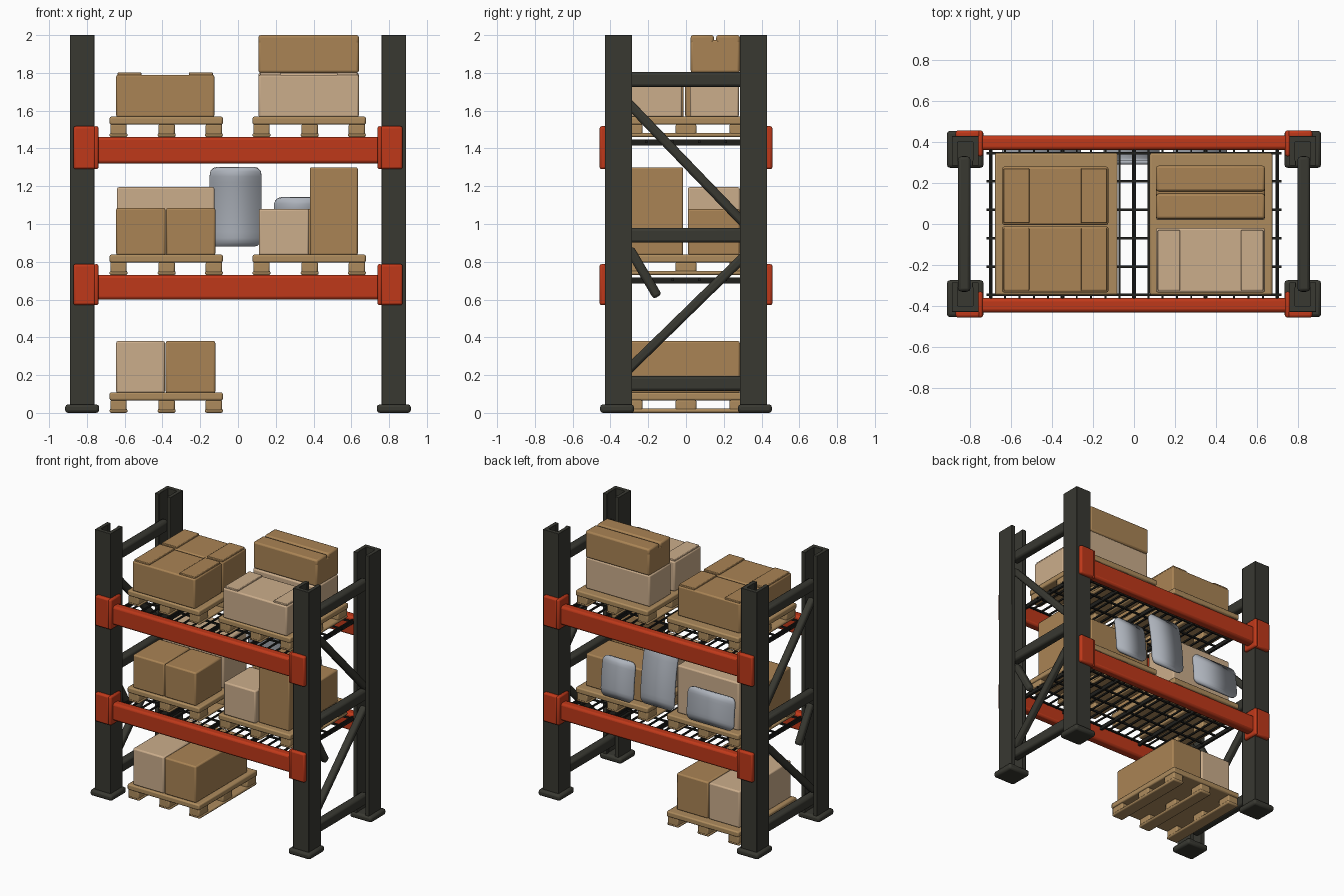
import bpy, bmesh, math
from mathutils import Vector, Matrix

if "Cube" in bpy.data.objects:
    bpy.data.objects.remove(bpy.data.objects["Cube"])


def mat(name, r, g, b):
    m = bpy.data.materials.new(name)
    m.diffuse_color = (r, g, b, 1)
    m.use_nodes = True
    m.node_tree.nodes["Principled BSDF"].inputs["Base Color"].default_value = m.diffuse_color
    return m


RED = mat("beam_red", 0.52, 0.04, 0.01)
DARK = mat("frame_charcoal", 0.040, 0.040, 0.031)
WIRE = mat("wire_black", 0.014, 0.014, 0.012)
CARD = mat("cardboard_brown", 0.40, 0.23, 0.09)
PALE = mat("cardboard_pale", 0.60, 0.42, 0.26)
WOOD = mat("pallet_wood", 0.42, 0.26, 0.11)
GREY = mat("panel_grey", 0.42, 0.45, 0.50)


def add_box(bm, x0, x1, y0, y1, z0, z1):
    c = Matrix.Translation(((x0 + x1) / 2, (y0 + y1) / 2, (z0 + z1) / 2))
    s = Matrix.Diagonal((abs(x1 - x0), abs(y1 - y0), abs(z1 - z0), 1))
    bmesh.ops.create_cube(bm, size=1, matrix=c @ s)


def add_bar(bm, a, b, w, t):
    # rectangular bar from a to b: w across x, t in the other direction
    a, b = Vector(a), Vector(b)
    d = b - a
    x = Vector((1, 0, 0))
    rot = Matrix((x, d.normalized().cross(x), d.normalized())).transposed().to_4x4()
    m = Matrix.Translation((a + b) / 2) @ rot @ Matrix.Diagonal((w, t, d.length, 1))
    bmesh.ops.create_cube(bm, size=1, matrix=m)


def finish(name, bm, material, bevel=0.0, segs=2):
    bmesh.ops.recalc_face_normals(bm, faces=bm.faces)
    me = bpy.data.meshes.new(name)
    bm.to_mesh(me)
    bm.free()
    ob = bpy.data.objects.new(name, me)
    bpy.context.collection.objects.link(ob)
    me.materials.append(material)
    if bevel:
        mod = ob.modifiers.new("soft_edges", 'BEVEL')
        mod.width, mod.segments, mod.limit_method = bevel, segs, 'ANGLE'
    bpy.ops.object.select_all(action='DESELECT')
    ob.select_set(True)
    bpy.context.view_layer.objects.active = ob
    bpy.ops.object.shade_smooth_by_angle(angle=math.radians(35))
    return ob


def boxes(name, material, bevel, *dims):
    bm = bmesh.new()
    for d in dims:
        add_box(bm, *d)
    return finish(name, bm, material, bevel)


CORNERS = [(sx, sy) for sx in (-1, 1) for sy in (-1, 1)]

# Uprights: C-channels open toward the middle of the end frame
channel = [(-.065, .43), (.065, .43), (.065, .285), (.034, .285), (.034, .31),
           (.038, .31), (.038, .40), (-.038, .40), (-.038, .31), (-.034, .31),
           (-.034, .285), (-.065, .285)]
bm = bmesh.new()
for sx, sy in CORNERS:
    f = bm.faces.new([bm.verts.new((sx * .825 + x, sy * y, .02)) for x, y in channel])
    g = bmesh.ops.extrude_face_region(bm, geom=[f])
    bmesh.ops.translate(bm, vec=(0, 0, 1.98),
                        verts=[v for v in g['geom'] if isinstance(v, bmesh.types.BMVert)])
finish("uprights", bm, DARK, 0.008)

# Foot plates
boxes("foot_plates", DARK, 0.015,
      *[(sx * .735, sx * .915, sy * .275, sy * .455, 0, .045) for sx, sy in CORNERS])

# End frame bracing: horizontals, diagonals and the short broken strut
bm = bmesh.new()
for sx in (-1, 1):
    x = sx * .83
    for z in (.155, .94, 1.765):
        add_bar(bm, (x, -.33, z), (x, .33, z), .062, .078)
    add_bar(bm, (x, -.32, 1.655), (x, .32, .99), .05, .05)
    add_bar(bm, (x, -.32, .215), (x, .32, .84), .05, .05)
    add_bar(bm, (x, -.30, .87), (x, -.15, .615), .05, .05)
finish("frame_braces", bm, DARK, 0.015)

# Beams with wrap-around end brackets
LEVELS = ((.60, .73), (1.32, 1.46))
for label, (z0, z1) in zip(("lower", "upper"), LEVELS):
    boxes(label + "_beams", RED, 0.016,
          *[(-.78, .78, sy * .362, sy * .432, z0, z1) for sy in (-1, 1)])
    plates = []
    for sx, sy in CORNERS:
        plates.append((sx * .752, sx * .872, sy * .42, sy * .458, z0 - .03, z1 + .058))
        plates.append((sx * .738, sx * .765, sy * .33, sy * .458, z0 - .03, z1 + .058))
    boxes(label + "_beam_brackets", RED, 0.012, *plates)

    # Wire mesh deck
    z = z1 - .025
    t = .006
    wires = [(-.72, .72, y - t, y + t, z - t, z + t)
             for y in (-.345, -.21, -.07, .07, .21, .345)]
    for i in range(-10, 11):
        x = i * .07
        wires.append((x - t * .8, x + t * .8, -.37, .37, z, z + 2 * t))
    for x in (-.70, -.35, 0, .35, .70):
        wires.append((x - .009, x + .009, -.37, .37, z - .02, z))
    boxes(label + "_wire_deck", WIRE, 0, *wires)


# Pallets: deck on nine blocks with three bottom runners
def pallet(name, x0, z):
    parts = [(x0, x0 + .60, -.347, .347, z + .066, z + .108)]
    for bx in (0, .255, .505):
        parts.append((x0 + bx, x0 + bx + .095, -.34, .34, z, z + .022))
        for by in (-.34, -.055, .23):
            parts.append((x0 + bx + .004, x0 + bx + .091, by, by + .11, z + .01, z + .07))
    boxes(name, WOOD, 0.009, *parts)


pallet("floor_pallet", -.68, 0)
pallet("middle_left_pallet", -.68, .73)
pallet("middle_right_pallet", .077, .73)
pallet("top_left_pallet", -.68, 1.46)
pallet("top_right_pallet", .077, 1.46)

# Cartons on the floor pallet
B = 0.010
boxes("floor_pale_cartons", PALE, B, (-.645, -.387, -.33, -.022, .105, .38),
      (-.645, -.387, -.018, .285, .105, .38))
boxes("floor_brown_carton", CARD, B, (-.383, -.12, -.33, .285, .105, .38))

# Cartons on the middle level
boxes("middle_left_front_cartons", CARD, B, (-.645, -.384, -.33, -.015, .835, 1.085),
      (-.380, -.12, -.33, -.015, .835, 1.085))
boxes("middle_left_back_carton", PALE, B, (-.64, -.125, .01, .285, .835, 1.195))
boxes("middle_right_pale_carton", PALE, B, (.11, .376, -.33, -.015, .835, 1.08))
boxes("middle_right_tall_carton", CARD, B, (.38, .635, -.30, -.015, .835, 1.30))
boxes("middle_right_back_carton", CARD, B, (.11, .635, .01, .285, .835, 1.08))

# Cartons on the top level, with slim lid flaps
boxes("top_left_cartons", CARD, B, (-.645, -.125, -.335, -.012, 1.565, 1.79),
      (-.645, -.125, -.004, .28, 1.565, 1.79))
boxes("top_left_lid_flaps", CARD, 0.004,
      *[(x, x + w, y0, y1, 1.785, 1.802) for y0, y1 in ((-.325, -.02), (.004, .272))
        for x, w in ((-.637, .125), (-.26, .127))])
boxes("top_right_pale_cartons", PALE, B, (.108, .64, -.335, -.02, 1.565, 1.79),
      (.108, .64, .02, .28, 1.565, 1.80))
boxes("top_right_lid_flaps", PALE, 0.004,
      (.116, .225, -.325, -.03, 1.785, 1.802), (.523, .632, -.325, -.03, 1.785, 1.802))
boxes("top_right_upper_carton", CARD, 0.012, (.108, .64, .025, .285, 1.80, 1.975),
      (.108, .64, .025, .148, 1.95, 2.0), (.108, .64, .160, .285, 1.95, 2.0))


# Grey panels leaning at the back: rounded outline, bent along the height
def panel(name, x0, x1, z0, z1, lean):
    bm = bmesh.new()
    n, r, h = 14, .04, z1 - z0
    rows = []
    for i in range(n + 1):
        t = (1 - math.cos(math.pi * i / n)) / 2
        e = min(t, 1 - t) * h
        inset = r - math.sqrt(max(0, r * r - (r - e) ** 2)) if e < r else 0
        y = .355 - lean * t ** 2
        rows.append([bm.verts.new((x, y, z0 + t * h)) for x in (x0 + inset, x1 - inset)])
    for a, b in zip(rows, rows[1:]):
        bm.faces.new((a[0], a[1], b[1], b[0]))
    ob = finish(name, bm, GREY)
    mod = ob.modifiers.new("thickness", 'SOLIDIFY')
    mod.thickness, mod.offset = .02, 0


panel("back_panel_right", .19, .455, .85, 1.14, .03)
panel("back_panel_middle", -.15, .125, .88, 1.30, .055)
panel("back_panel_left", -.645, -.26, .86, 1.10, .02)
